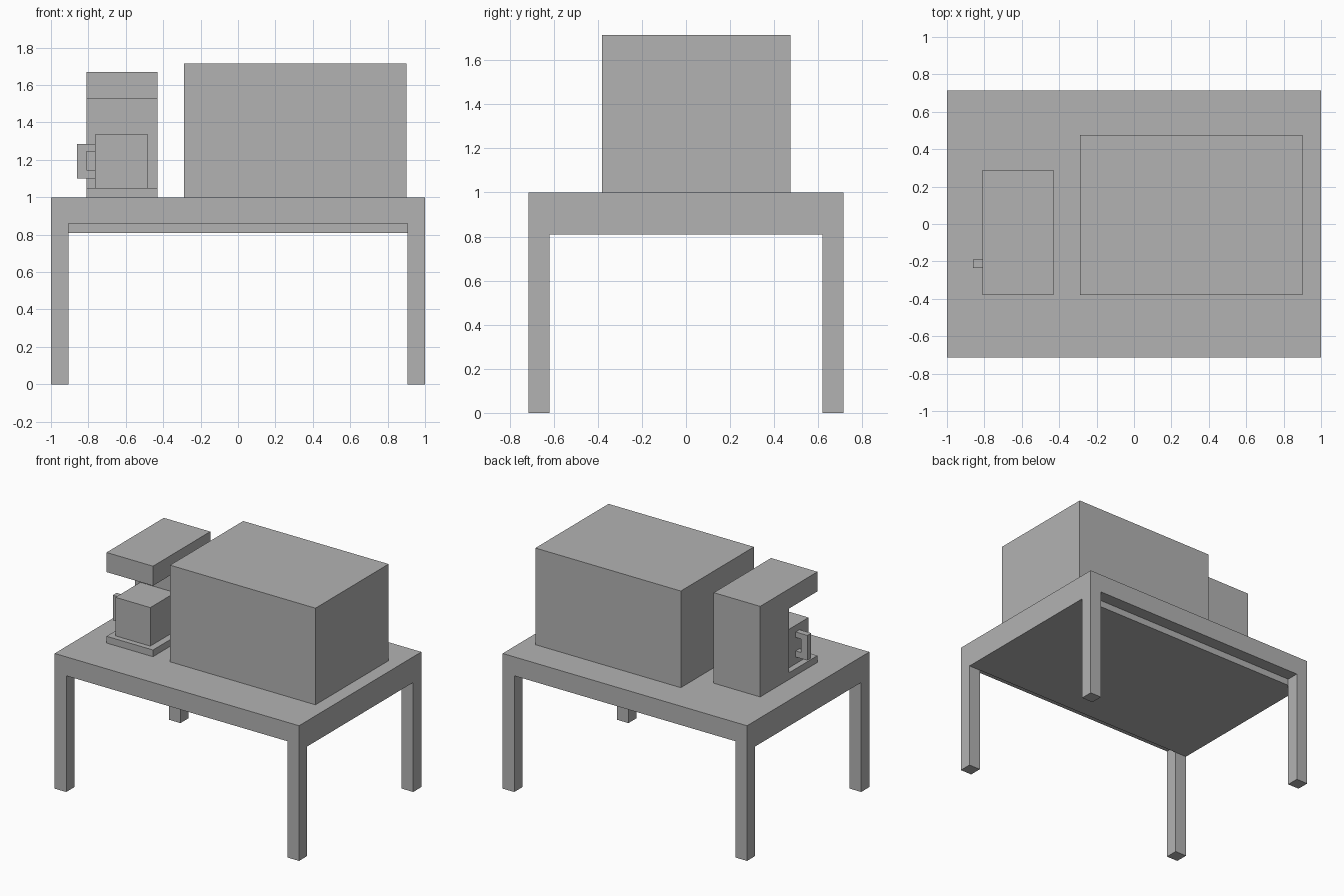
import bpy
import bmesh
from mathutils import Vector

default = bpy.data.objects.get("Cube")
if default:
    bpy.data.objects.remove(default, do_unlink=True)

grey = bpy.data.materials.new("plain grey")
grey.use_nodes = True
grey.diffuse_color = (0.45, 0.45, 0.45, 1)
grey.node_tree.nodes["Principled BSDF"].inputs["Base Color"].default_value = grey.diffuse_color


def finish(name, bm):
    bmesh.ops.recalc_face_normals(bm, faces=bm.faces)
    mesh = bpy.data.meshes.new(name)
    bm.to_mesh(mesh)
    bm.free()
    mesh.materials.append(grey)
    obj = bpy.data.objects.new(name, mesh)
    bpy.context.collection.objects.link(obj)
    return obj


def box(name, low, high):
    """Box between two opposite corners."""
    low, high = Vector(low), Vector(high)
    bm = bmesh.new()
    bmesh.ops.create_cube(bm, size=1)
    bmesh.ops.scale(bm, vec=high - low, verts=bm.verts)
    bmesh.ops.translate(bm, vec=(low + high) / 2, verts=bm.verts)
    return finish(name, bm)


def extrusion(name, points, offset):
    """Flat outline pushed along an offset."""
    bm = bmesh.new()
    face = bm.faces.new([bm.verts.new(p) for p in points])
    out = bmesh.ops.extrude_face_region(bm, geom=[face], use_keep_orig=True)
    moved = [g for g in out["geom"] if isinstance(g, bmesh.types.BMVert)]
    bmesh.ops.translate(bm, vec=offset, verts=moved)
    return finish(name, bm)


# Table: top, under-panel running between the leg rows, four legs
half_y, inner_x, inner_y, under = 0.715, 0.905, 0.62, 0.86
box("table_top", (-1, -half_y, under), (1, half_y, 1))
box("table_under_panel", (-1, -inner_y, 0.81), (1, inner_y, under))
leg = box("table_legs", (inner_x, inner_y, 0), (1, half_y, under))
mirror = leg.modifiers.new("four corners", 'MIRROR')
mirror.use_axis = (True, True, False)
mirror.use_clip = False
mirror.use_mirror_merge = False

# Large box on the table
box("large_box", (-0.29, -0.38, 1), (0.90, 0.475, 1.715))

# Small machine: C-shaped body with base, column and overhanging head
front, column, back = -0.38, -0.05, 0.29
side = [(back, 1), (front, 1), (front, 1.05), (column, 1.05),
        (column, 1.525), (front, 1.525), (front, 1.67), (back, 1.67)]
extrusion("machine_body", [(-0.81, y, z) for y, z in side], (0.38, 0, 0))

# Container standing on the machine base, with its C-shaped handle
box("container", (-0.765, -0.34, 1.05), (-0.48, column, 1.335))
grip = [(-0.765, 1.10), (-0.86, 1.10), (-0.86, 1.285), (-0.765, 1.285),
        (-0.765, 1.245), (-0.81, 1.245), (-0.81, 1.145), (-0.765, 1.145)]
extrusion("container_handle", [(x, -0.235, z) for x, z in grip], (0, 0.045, 0))
